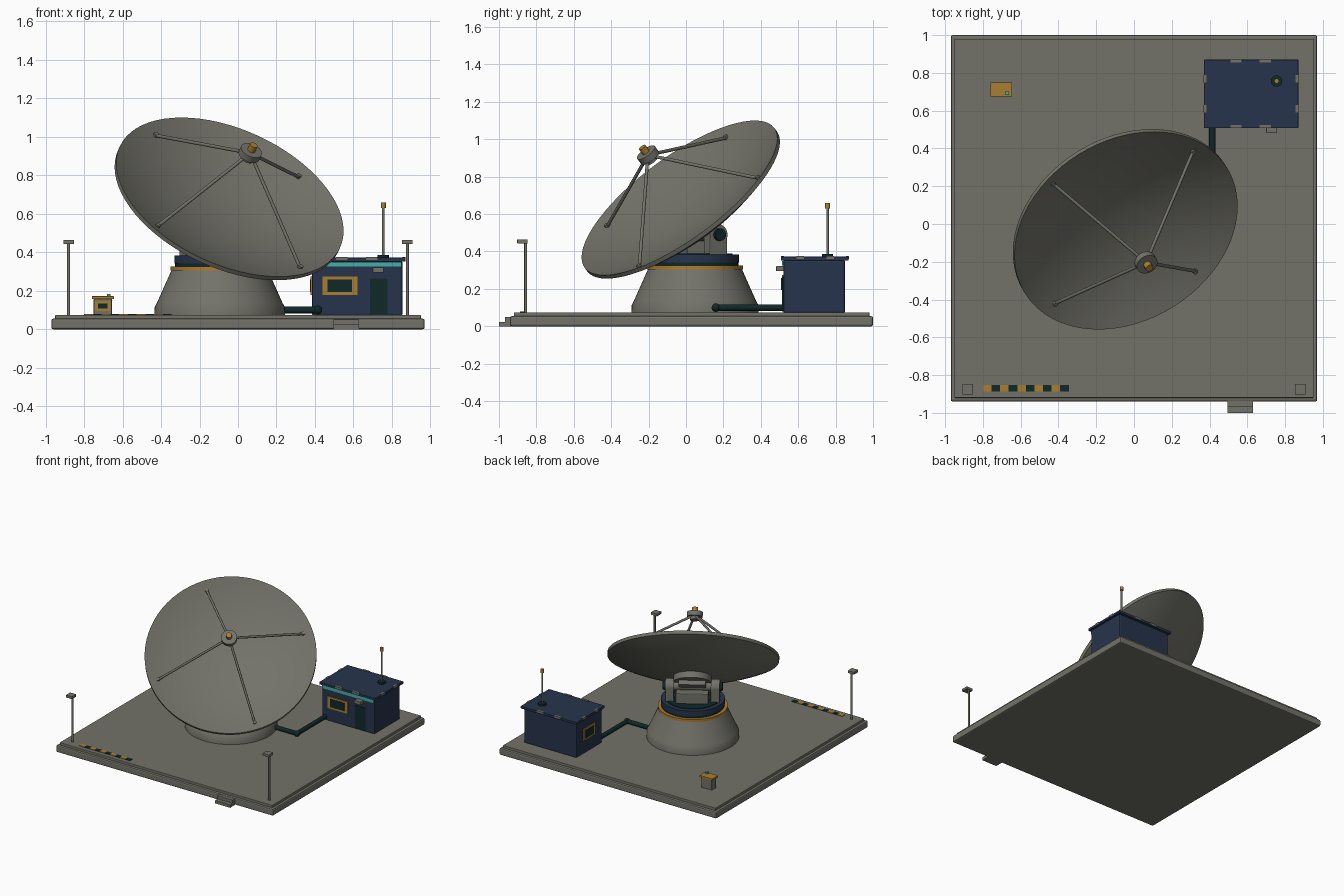
import bpy, bmesh, math
from mathutils import Matrix, Vector

if "Cube" in bpy.data.objects:
    bpy.data.objects.remove(bpy.data.objects["Cube"], do_unlink=True)


def material(name, rgb):
    m = bpy.data.materials.new(name)
    m.use_nodes = True
    m.diffuse_color = (*rgb, 1)
    m.node_tree.nodes["Principled BSDF"].inputs["Base Color"].default_value = (*rgb, 1)
    return m


GREY = material("warm grey", (0.17, 0.168, 0.142))
NAVY = material("navy blue", (0.02, 0.034, 0.072))
DARK = material("dark green", (0.005, 0.021, 0.022))
GOLD = material("ochre yellow", (0.41, 0.21, 0.03))
TEAL = material("teal", (0.06, 0.42, 0.38))


def finish(name, bm, mat, matrix=None, smooth=False):
    bmesh.ops.recalc_face_normals(bm, faces=bm.faces)
    mesh = bpy.data.meshes.new(name)
    bm.to_mesh(mesh)
    bm.free()
    mesh.materials.append(mat)
    ob = bpy.data.objects.new(name, mesh)
    bpy.context.collection.objects.link(ob)
    if matrix:
        ob.matrix_world = matrix
    if smooth:
        bpy.ops.object.select_all(action='DESELECT')
        ob.select_set(True)
        bpy.context.view_layer.objects.active = ob
        bpy.ops.object.shade_smooth_by_angle(angle=math.radians(35))
    return ob


def box(name, x, y, z, mat, bevel=0, matrix=None):
    """Box from (low, high) ranges on each axis."""
    bm = bmesh.new()
    bmesh.ops.create_cube(bm, size=1)
    for v in bm.verts:
        for i, (lo, hi) in enumerate((x, y, z)):
            v.co[i] = hi if v.co[i] > 0 else lo
    if bevel:
        bmesh.ops.bevel(bm, geom=bm.edges[:], offset=bevel, segments=2,
                        profile=0.5, affect='EDGES')
    return finish(name, bm, mat, matrix)


def lathe(name, profile, mat, matrix, steps=48):
    """Spin a (radius, height) profile around local z."""
    bm = bmesh.new()
    verts = [bm.verts.new((r, 0, h)) for r, h in profile]
    edges = [bm.edges.new(pair) for pair in zip(verts, verts[1:])]
    bmesh.ops.spin(bm, geom=verts + edges, cent=(0, 0, 0), axis=(0, 0, 1),
                   angle=math.tau, steps=steps)
    bmesh.ops.remove_doubles(bm, verts=bm.verts, dist=1e-5)
    return finish(name, bm, mat, matrix, smooth=True)


def disc(name, r, lo, hi, mat, matrix, steps=32):
    return lathe(name, [(0, lo), (r, lo), (r, hi), (0, hi)], mat, matrix, steps)


def rod(name, a, b, r, mat, base=None, steps=12):
    a, b = Vector(a), Vector(b)
    turn = (b - a).to_track_quat('Z', 'Y').to_matrix().to_4x4()
    m = Matrix.Translation(a) @ turn
    return disc(name, r, 0, (b - a).length, mat, base @ m if base else m, steps)


def ball(name, at, r, mat):
    bm = bmesh.new()
    bmesh.ops.create_uvsphere(bm, u_segments=16, v_segments=10, radius=r)
    return finish(name, bm, mat, Matrix.Translation(at), smooth=True)


# Platform and entry steps
box("platform_base", (-0.97, 0.97), (-0.94, 1.0), (0, 0.055), GREY, 0.01)
box("platform_deck", (-0.95, 0.95), (-0.92, 0.98), (0.05, 0.075), GREY, 0.003)
box("lower_step", (0.495, 0.63), (-1.0, -0.93), (0, 0.024), GREY)
box("upper_step", (0.495, 0.63), (-0.968, -0.93), (0.02, 0.05), GREY)

# Hazard stripe on the deck
for i in range(10):
    x = -0.8 + i * 0.0455
    box("hazard_stripe", (x, x + 0.0455), (-0.887, -0.853), (0.073, 0.079),
        DARK if i % 2 else GOLD)

# Lamp posts at the front corners
for side, word in ((-1, "right"), (1, "left")):
    x = side * 0.88
    rod(word + "_lamp_pole", (x, -0.857, 0.07), (x, -0.857, 0.45), 0.008, GREY)
    box(word + "_lamp_head", (x - 0.028, x + 0.028), (-0.903, -0.847),
        (0.443, 0.464), GREY, 0.003)

# Pedestal and turntable
pedestal = Matrix.Translation((-0.095, 0.048, 0))
lathe("pedestal", [(0, 0.07), (0.34, 0.07), (0.338, 0.115), (0.325, 0.14),
                   (0.25, 0.308), (0, 0.308)], GREY, pedestal, 64)
disc("bearing_ring", 0.257, 0.305, 0.326, GOLD, pedestal, 64)
disc("turntable_lower", 0.232, 0.32, 0.342, DARK, pedestal, 48)
disc("turntable_upper", 0.235, 0.342, 0.383, NAVY, pedestal, 48)
disc("turntable_cover", 0.2, 0.38, 0.388, DARK, pedestal, 48)

# Yoke, turned to the dish heading
AZIMUTH, ELEVATION = math.radians(32), math.radians(49)
yoke = pedestal @ Matrix.Rotation(AZIMUTH, 4, 'Z')
for side, word in ((-1, "right"), (1, "left")):
    inner, outer = side * 0.135, side * 0.2
    span = (min(inner, outer), max(inner, outer))
    box(word + "_yoke_arm", span, (-0.03, 0.08), (0.38, 0.5), GREY, 0.006, yoke)
    rod(word + "_yoke_bearing", (inner, 0.025, 0.49), (outer, 0.025, 0.49),
        0.055, GREY, yoke, 24)
    rod(word + "_trunnion_cap", (outer, 0.025, 0.49),
        (outer + side * 0.02, 0.025, 0.49), 0.033, DARK, yoke, 20)
rod("trunnion", (-0.15, 0.025, 0.49), (0.15, 0.025, 0.49), 0.035, GREY, yoke, 20)
box("drive_housing", (-0.12, 0.12), (0.02, 0.12), (0.385, 0.47), GREY, 0.008, yoke)

# Dish, in a frame with local z along the boresight
dish = (Matrix.Translation((-0.042, -0.035, 0.687))
        @ Matrix.Rotation(AZIMUTH, 4, 'Z')
        @ Matrix.Rotation(math.pi / 2 - ELEVATION, 4, 'X'))
RADIUS, DEPTH, RINGS = 0.63, 0.15, 14


def bowl(r):
    return DEPTH * ((r / RADIUS) ** 2 - 1)


radii = [RADIUS * i / RINGS for i in range(RINGS + 1)]
front = [(r, bowl(r)) for r in radii]
back = [(r, bowl(r) - 0.025) for r in reversed(radii)]
lathe("dish", front + back, GREY, dish, 72)
disc("dish_hub", 0.14, -0.215, -0.15, GREY, dish, 40)
box("hub_bracket", (-0.1, 0.1), (-0.05, 0.06), (-0.25, -0.2), GREY, 0.005, dish)

# Feed horn on four struts
for k in range(4):
    a = math.radians(20.5 + 90 * k)
    c, s = math.cos(a), math.sin(a)
    foot = 0.56
    rod("feed_strut", (foot * c, foot * s, bowl(foot)),
        (0.03 * c, 0.03 * s, 0.285), 0.009, GREY, dish)
    rod("strut_foot", (foot * c, foot * s, bowl(foot) - 0.005),
        (foot * c, foot * s, bowl(foot) + 0.014), 0.013, GREY, dish)
disc("feed_neck", 0.035, 0.262, 0.29, GREY, dish, 24)
disc("feed_body", 0.058, 0.285, 0.322, GREY, dish, 32)
disc("feed_tip", 0.021, 0.32, 0.358, GOLD, dish, 16)

# Cable conduit from pedestal to cabin
corner = (0.415, 0.16, 0.1)
rod("conduit_inner", (0.18, 0.16, 0.1), corner, 0.017, DARK)
rod("conduit_outer", corner, (0.415, 0.53, 0.1), 0.017, DARK)
ball("conduit_elbow", corner, 0.023, DARK)

# Cabin
box("cabin", (0.385, 0.855), (0.52, 0.85), (0.07, 0.355), NAVY, 0.01)
box("cabin_roof", (0.37, 0.87), (0.508, 0.87), (0.352, 0.372), NAVY, 0.003)
box("cabin_stripe", (0.39, 0.85), (0.514, 0.525), (0.326, 0.35), TEAL)
box("cabin_door", (0.685, 0.778), (0.514, 0.525), (0.08, 0.265), DARK)
box("door_lamp", (0.7, 0.757), (0.482, 0.525), (0.295, 0.322), GREY, 0.003)
box("front_window_frame", (0.44, 0.62), (0.513, 0.525), (0.178, 0.274), GOLD)
box("front_window_glass", (0.465, 0.593), (0.509, 0.52), (0.194, 0.258), DARK)
box("side_window_frame", (0.378, 0.39), (0.615, 0.765), (0.178, 0.274), GOLD)
box("side_window_glass", (0.374, 0.385), (0.638, 0.742), (0.194, 0.258), DARK)

# Grey clips along the roof edges
for t in (0.54, 0.695):
    for y in (0.515, 0.863):
        box("roof_clip", (t - 0.03, t + 0.03), (y - 0.008, y + 0.008),
            (0.36, 0.375), GREY)
for t in (0.61, 0.77):
    for x in (0.377, 0.863):
        box("roof_clip", (x - 0.008, x + 0.008), (t - 0.02, t + 0.02),
            (0.36, 0.375), GREY)

# Roof mast with beacon
mast = Matrix.Translation((0.755, 0.757, 0))
disc("mast_base", 0.03, 0.37, 0.386, DARK, mast, 20)
disc("mast", 0.007, 0.38, 0.635, GREY, mast, 12)
disc("mast_beacon", 0.013, 0.63, 0.658, GOLD, mast, 12)

# Control box
box("control_box", (-0.75, -0.655), (0.685, 0.742), (0.07, 0.16), GREY, 0.006)
box("control_box_lid", (-0.76, -0.645), (0.675, 0.75), (0.157, 0.172), GOLD, 0.002)
box("control_panel", (-0.742, -0.663), (0.679, 0.69), (0.096, 0.146), GOLD)
box("control_screen", (-0.727, -0.678), (0.675, 0.685), (0.108, 0.134), DARK)
box("control_button", (-0.682, -0.662), (0.682, 0.702), (0.17, 0.184), TEAL)
